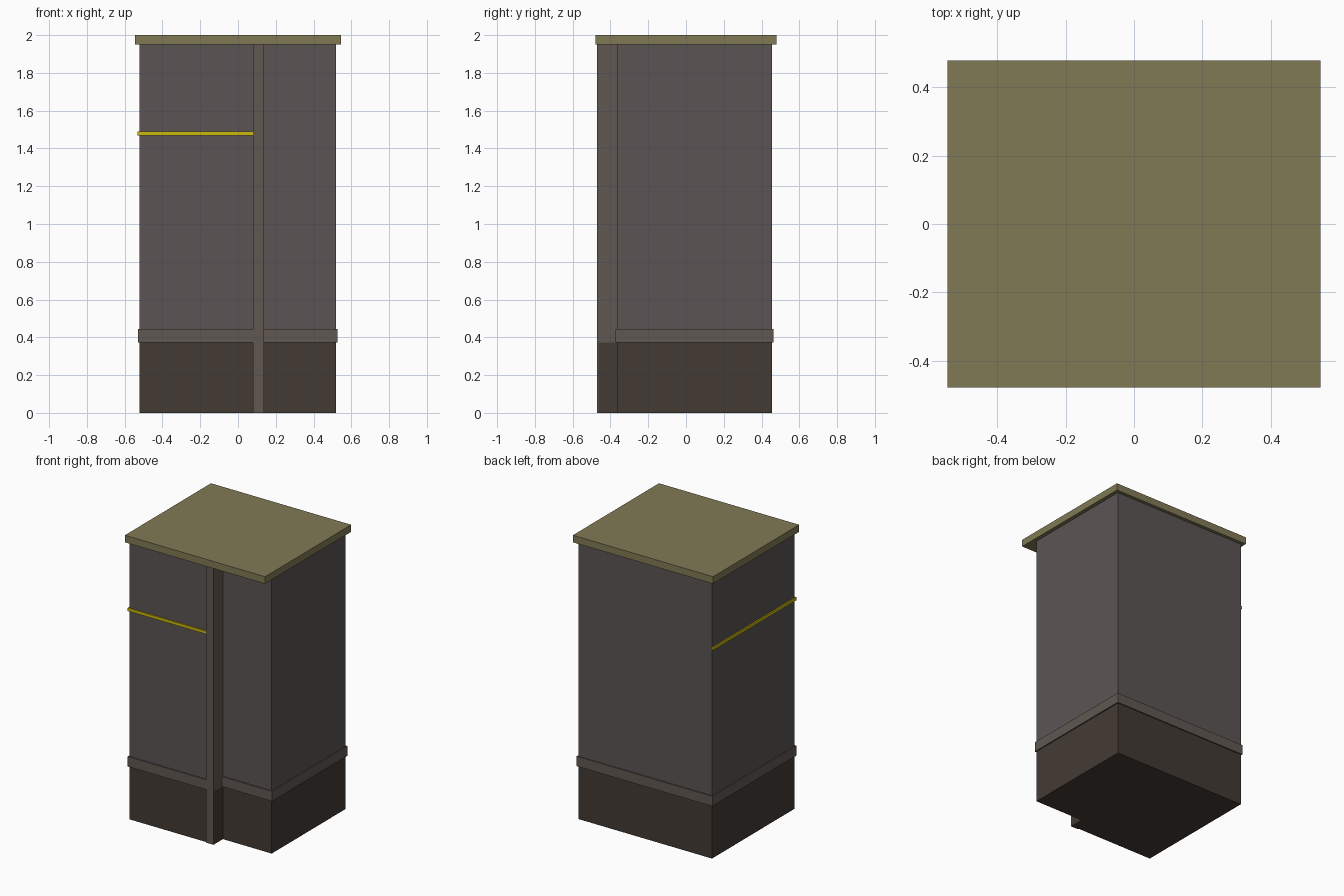
import bpy, bmesh

if "Cube" in bpy.data.objects:
    bpy.data.objects.remove(bpy.data.objects["Cube"])


def material(name, rgb):
    m = bpy.data.materials.new(name)
    m.diffuse_color = (*rgb, 1)
    m.use_nodes = True
    m.node_tree.nodes["Principled BSDF"].inputs["Base Color"].default_value = m.diffuse_color
    return m


WALL = material("wall_grey", (0.105, 0.09, 0.088))
BASE = material("base_brown", (0.055, 0.042, 0.034))
TRIM = material("trim_taupe", (0.115, 0.097, 0.083))
ROOF = material("roof_olive", (0.22, 0.195, 0.09))
YELLOW = material("stripe_yellow", (0.6, 0.48, 0.005))


def prism(name, points, z0, z1, mat):
    """Extrude a footprint from z0 up to z1."""
    bm = bmesh.new()
    face = bm.faces.new([bm.verts.new((x, y, z0)) for x, y in points])
    top = bmesh.ops.extrude_face_region(bm, geom=[face])["geom"]
    for v in top:
        if isinstance(v, bmesh.types.BMVert):
            v.co.z = z1
    bmesh.ops.recalc_face_normals(bm, faces=bm.faces)
    mesh = bpy.data.meshes.new(name)
    bm.to_mesh(mesh)
    bm.free()
    mesh.materials.append(mat)
    obj = bpy.data.objects.new(name, mesh)
    bpy.context.collection.objects.link(obj)
    return obj


def stepped(step_x, grow=0.0):
    """Footprint whose right front part is set back."""
    l, r = -0.522 - grow, 0.519 + grow
    f, s, b = -0.463 - grow, -0.366 - grow, 0.456 + grow
    return [(l, f), (step_x, f), (step_x, s), (r, s), (r, b), (l, b)]


def rect(x0, x1, y0, y1):
    return [(x0, y0), (x1, y0), (x1, y1), (x0, y1)]


POST_L, POST_R = 0.079, 0.138
BELT_Z, BELT_TOP, ROOF_Z = 0.373, 0.443, 1.95

# Stacked wall sections
prism("plinth", stepped(POST_R), 0, BELT_Z, BASE)
prism("belt_course", stepped(POST_L, 0.008), BELT_Z, BELT_TOP, TRIM)
prism("upper_walls", stepped(POST_L), BELT_TOP, ROOF_Z, WALL)

# Corner post: thin facing over the plinth, full depth above it
prism("post_foot", rect(POST_L, POST_R, -0.471, -0.463), 0, BELT_Z, TRIM)
prism("post", rect(POST_L, POST_R, -0.471, -0.366), BELT_Z, ROOF_Z, TRIM)

# Yellow stripe wrapping the front and left side
prism("stripe", [(-0.531, -0.471), (POST_L, -0.471), (POST_L, -0.46),
                 (-0.519, -0.46), (-0.519, 0.456), (-0.531, 0.456)],
      1.468, 1.489, YELLOW)

# Overhanging flat roof slab
prism("roof", rect(-0.546, 0.546, -0.479, 0.479), ROOF_Z, 2.0, ROOF)
